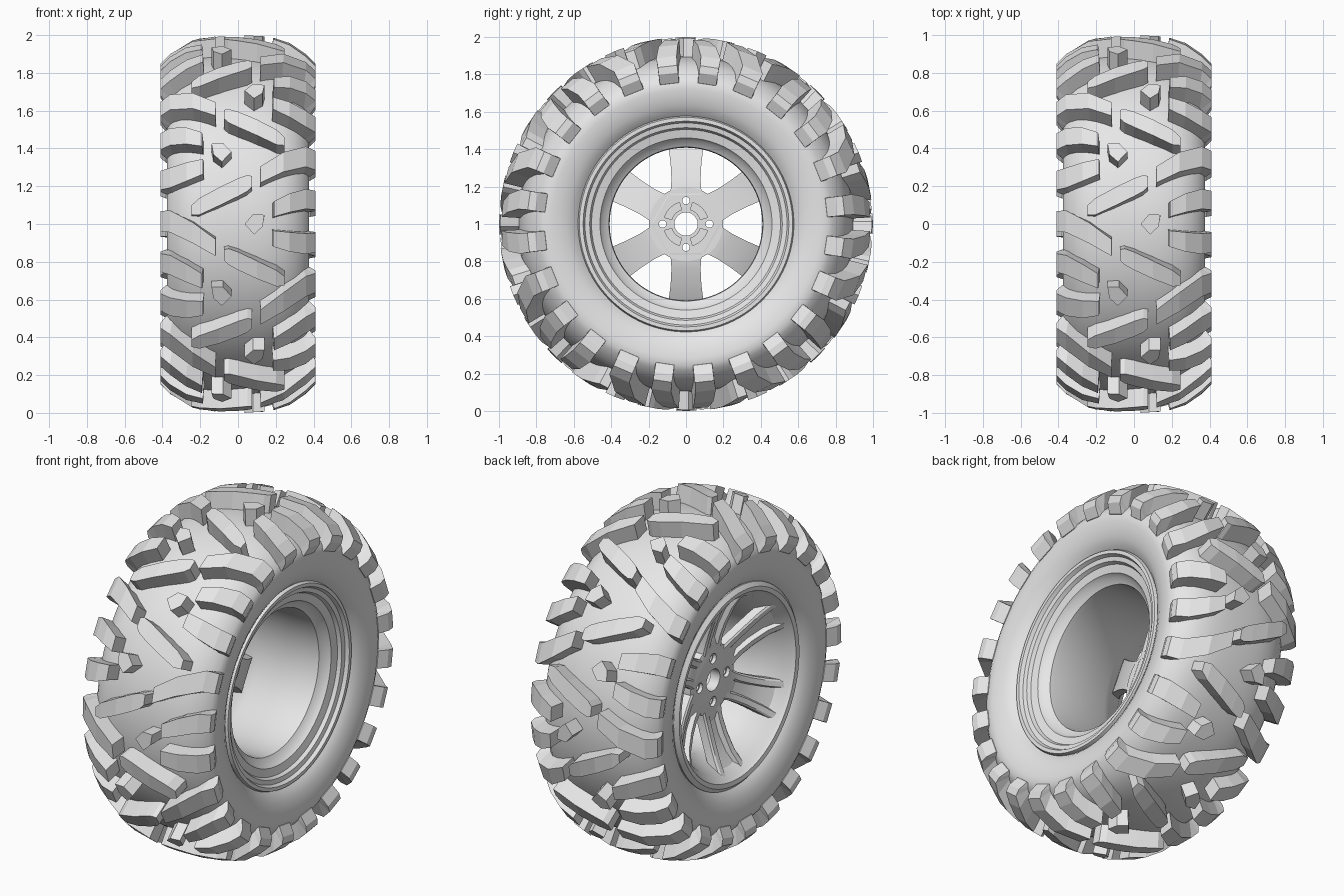
import bpy, bmesh, math
from mathutils import Vector

old = bpy.data.objects.get("Cube")
if old:
    bpy.data.objects.remove(old, do_unlink=True)

grey = bpy.data.materials.new("plain grey")
grey.use_nodes = True
COLOUR = (0.8, 0.8, 0.8, 1)
grey.diffuse_color = COLOUR
grey.node_tree.nodes["Principled BSDF"].inputs["Base Color"].default_value = COLOUR


def polar(x, r, deg):
    """Point on the wheel: axle along x, angle measured up from the front."""
    a = math.radians(deg)
    return Vector((x, -r * math.cos(a), 1 + r * math.sin(a)))


def loft(bm, rings, wrap=False):
    """Skin a row of closed rings, capped unless it wraps round."""
    rows = [[bm.verts.new(p) for p in ring] for ring in rings]
    n = len(rows[0])
    for a, b in zip(rows, rows[1:] + (rows[:1] if wrap else [])):
        for i in range(n):
            j = (i + 1) % n
            bm.faces.new((a[i], a[j], b[j], b[i]))
    if not wrap:
        bm.faces.new(rows[0])
        bm.faces.new(rows[-1])


def finish(bm, name, smooth=None):
    bmesh.ops.recalc_face_normals(bm, faces=bm.faces)
    mesh = bpy.data.meshes.new(name)
    bm.to_mesh(mesh)
    bm.free()
    mesh.materials.append(grey)
    ob = bpy.data.objects.new(name, mesh)
    bpy.context.collection.objects.link(ob)
    if smooth:
        bpy.ops.object.select_all(action='DESELECT')
        ob.select_set(True)
        bpy.context.view_layer.objects.active = ob
        bpy.ops.object.shade_smooth_by_angle(angle=math.radians(smooth))
    return ob


def lathe(name, profile, smooth=30, steps=96):
    bm = bmesh.new()
    loft(bm, [[polar(x, r, 360 * k / steps) for x, r in profile] for k in range(steps)], True)
    return finish(bm, name, smooth)


def crown(x):
    """Radius of the tread's outer surface."""
    return 1 - 0.25 * x ** 2 - 4 * x ** 4


# Tyre casing: crowned tread, flat sidewalls curling in to the beads
tread = [(0.05 * i, crown(0.05 * i) - 0.1) for i in range(7)]
wall = [(0.338, 0.812), (0.362, 0.784), (0.376, 0.757), (0.376, 0.72), (0.37, 0.68), (0.357, 0.635), (0.335, 0.595), (0.31, 0.57)]
half = tread + wall
lathe("tyre_casing", [(-x, r) for x, r in reversed(half[1:])] + half, 40)

# Rim: lips, stepped bead seats, narrow barrel flaring toward the spoked face
lathe("rim", [(0.315, 0.578), (0.335, 0.57), (0.335, 0.55), (0.315, 0.54), (0.31, 0.515), (0.29, 0.505),
              (0.28, 0.46), (0.255, 0.445), (0.235, 0.412), (0.2, 0.408), (-0.14, 0.41), (-0.21, 0.45),
              (-0.29, 0.49), (-0.32, 0.52), (-0.34, 0.53), (-0.345, 0.555), (-0.325, 0.578)])


# Tread lugs
def lug(bm, stations, side, turn):
    """Each station: top x, top r, base x, base r, angle, half width in degrees."""
    rings = []
    for x, r, bx, br, a, w in stations:
        rings.append([polar(side * x, r, a + turn - w), polar(side * x, r, a + turn + w),
                      polar(side * bx, br, a + turn + w * 1.1), polar(side * bx, br, a + turn - w * 1.1)])
    loft(bm, rings)


def centre_lug(bm, side, turn):
    rows = [(-0.245, 4.4, 1.5), (-0.205, 5.4, 2.6), (-0.1, 8.4, 2.8), (0, 11.2, 2.8), (0.05, 12.5, 2.5), (0.075, 13.1, 1.6)]
    lug(bm, [(x, crown(x), x, crown(x) - 0.14, a, w) for x, a, w in rows], side, turn)


def shoulder_lug(bm, side, turn, inner_x, inner_a, outer_a, width):
    mid = (inner_x + 0.36) / 2
    path = [(inner_x, inner_a, width * 0.7), (mid, inner_a * 0.45 + outer_a * 0.55, width * 0.88), (0.36, outer_a, width)]
    rows = [(x, crown(x), x * 0.95, crown(x) - 0.15, a, w) for x, a, w in path]
    rows += [(0.41, 0.85, 0.33, 0.76, outer_a, width),
             (0.41, 0.81, 0.33, 0.755, outer_a, width * 1.05),
             (0.38, 0.757, 0.33, 0.75, outer_a, width * 1.1)]
    lug(bm, rows, side, turn)


def small_lug(bm, side, turn):
    outline = [(0.035, 0), (0.08, 3), (0.14, 2.8), (0.13, -0.8), (0.085, -3.2)]
    loft(bm, [[polar(side * x, crown(x) - drop, a + turn) for x, a in outline] for drop in (0, 0.14)])


centre, small, shoulder = bmesh.new(), bmesh.new(), bmesh.new()
for k in range(16):
    side, turn = (-1 if k % 2 else 1), 22.5 * k
    centre_lug(centre, side, turn)
    small_lug(small, side, turn)
    shoulder_lug(shoulder, side, turn, 0.12, 15.3, 23.4, 3.7)
    shoulder_lug(shoulder, side, turn, 0.19, 4.6, 8.5, 3.4)
    shoulder_lug(shoulder, side, turn, 0.185, -4.5, -6.7, 3.5)
finish(centre, "centre_lugs")
finish(small, "small_lugs")
finish(shoulder, "shoulder_lugs")

# Spokes: six channel sections sweeping outward from hub to rim
bm = bmesh.new()
for k in range(6):
    a = math.radians(30 + 60 * k)
    out = Vector((0, -math.cos(a), math.sin(a)))
    across = Vector((0, math.sin(a), math.cos(a)))
    rings = []
    for r, x, w, dip in [(0.155, -0.174, 0.085, 0.001), (0.2, -0.18, 0.08, 0.004), (0.24, -0.19, 0.078, 0.025),
                         (0.32, -0.216, 0.082, 0.03), (0.42, -0.257, 0.094, 0.03), (0.515, -0.315, 0.115, 0.02)]:
        section = [(-w, x + 0.008), (-w + 0.01, x), (-w + 0.04, x), (-w + 0.05, x + dip),
                   (w - 0.05, x + dip), (w - 0.04, x), (w - 0.01, x), (w, x + 0.008),
                   (w, x + 0.06), (-w, x + 0.06)]
        rings.append([Vector((px, 0, 1)) + out * r + across * s for s, px in section])
    loft(bm, rings)
finish(bm, "spokes", 25)

# Hub with bore, bolt holes, counterbores and rear pockets
hub = lathe("hub", [(-0.176, 0.062), (-0.176, 0.175), (-0.168, 0.198), (-0.115, 0.198), (-0.115, 0.062)], steps=48)


def round_cut(bm, centre_deg, radius, x0, x1):
    c = polar(0, 0.125, centre_deg)
    circle = [Vector((0, math.cos(t * math.pi / 8), math.sin(t * math.pi / 8))) * radius for t in range(16)]
    loft(bm, [[c + p + Vector((x, 0, 0)) for p in circle] for x in (x0, x1)])


def arc_cut(bm, centre_deg):
    arc = [centre_deg + d for d in range(-28, 29, 8)]
    outline = [(0.08, d) for d in arc] + [(0.12, d) for d in reversed(arc)]
    loft(bm, [[polar(x, r, d) for r, d in outline] for x in (-0.13, -0.1)])


for name, cut in (("bolt_holes", lambda b, d: round_cut(b, d, 0.02, -0.3, -0.05)),
                  ("counterbores", lambda b, d: round_cut(b, d, 0.029, -0.3, -0.155)),
                  ("rear_pockets", lambda b, d: arc_cut(b, d + 45))):
    bm = bmesh.new()
    for d in range(0, 360, 90):
        cut(bm, d)
    cutter = finish(bm, name)
    cutter.hide_render = True
    cutter.hide_viewport = True
    mod = hub.modifiers.new(name, 'BOOLEAN')
    mod.operation, mod.solver, mod.object = 'DIFFERENCE', 'EXACT', cutter
